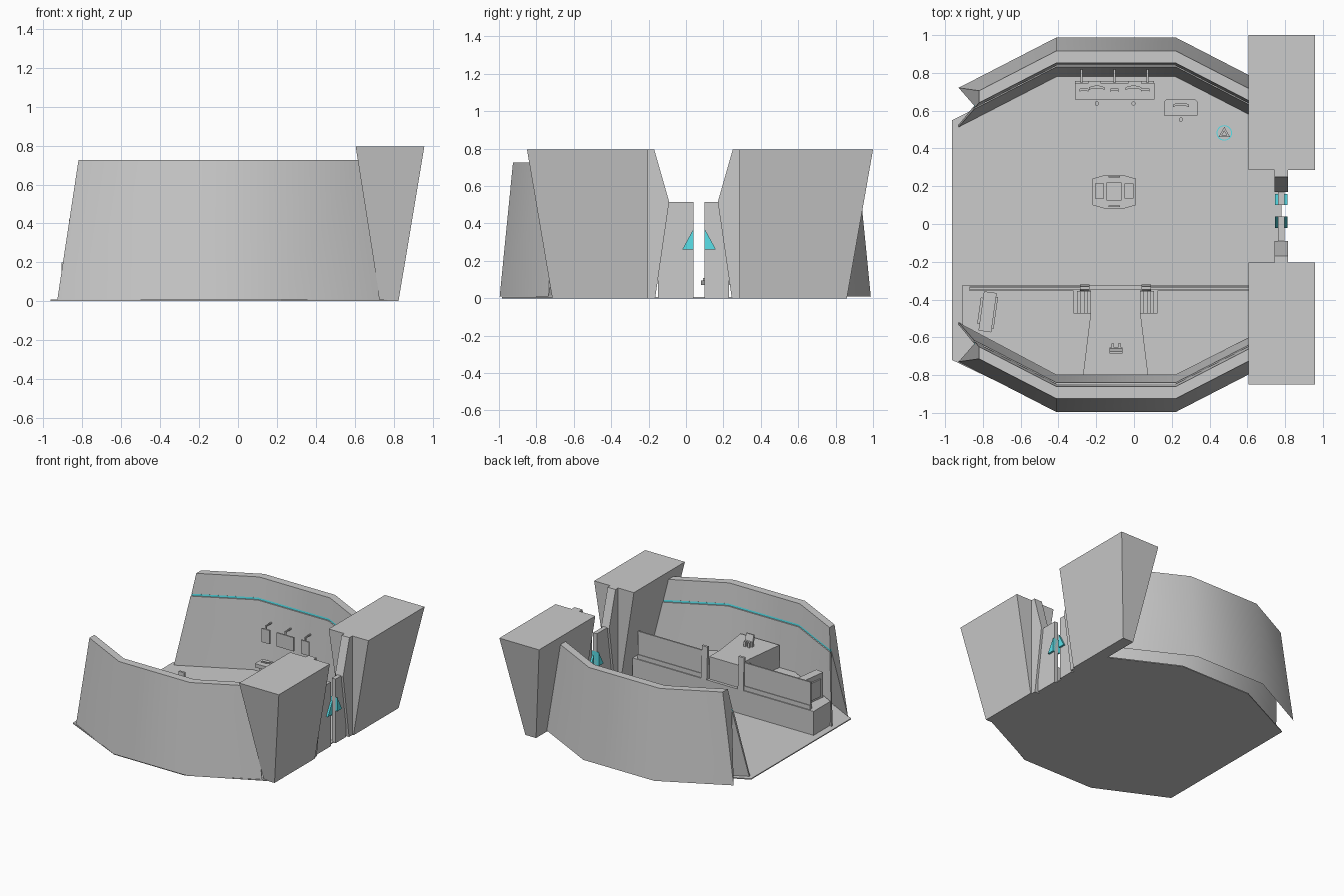
import bpy, bmesh, math
from mathutils import Matrix, Vector

if "Cube" in bpy.data.objects:
    bpy.data.objects.remove(bpy.data.objects["Cube"])

cyan = bpy.data.materials.new("cyan")
cyan.diffuse_color = (0.1, 0.75, 0.82, 1)
cyan.use_nodes = True
cyan.node_tree.nodes["Principled BSDF"].inputs["Base Color"].default_value = cyan.diffuse_color


def make(name, verts, faces, mat=None, smooth=False):
    me = bpy.data.meshes.new(name)
    me.from_pydata(verts, [], faces)
    bm = bmesh.new()
    bm.from_mesh(me)
    bmesh.ops.recalc_face_normals(bm, faces=bm.faces)
    bm.to_mesh(me)
    bm.free()
    ob = bpy.data.objects.new(name, me)
    bpy.context.collection.objects.link(ob)
    if mat:
        me.materials.append(mat)
    if smooth:
        bpy.context.view_layer.objects.active = ob
        ob.select_set(True)
        bpy.ops.object.shade_smooth_by_angle(angle=math.radians(32))
        ob.select_set(False)
    return ob


def loft(name, rings, mat=None, smooth=False, caps=True):
    """Join successive closed rings of equal length."""
    n = len(rings[0])
    faces = [(r * n + i, r * n + (i + 1) % n, (r + 1) * n + (i + 1) % n, (r + 1) * n + i)
             for r in range(len(rings) - 1) for i in range(n)]
    if caps:
        faces += [tuple(range(n)), tuple(range((len(rings) - 1) * n, len(rings) * n))]
    return make(name, [p for r in rings for p in r], faces, mat, smooth)


def prism_z(name, pts, z0, z1, mat=None):
    return loft(name, [[(x, y, z) for x, y in pts] for z in (z0, z1)], mat)


def prism_x(name, pts, x0, x1, mat=None):
    return loft(name, [[(x, y, z) for y, z in pts] for x in (x0, x1)], mat)


def rect(x0, x1, y0, y1):
    return [(x0, y0), (x1, y0), (x1, y1), (x0, y1)]


def box(name, x0, x1, y0, y1, z0, z1, mat=None):
    return prism_z(name, rect(x0, x1, y0, y1), z0, z1, mat)


def disc(cx, cy, r, n, a0=0.0):
    return [(cx + r * math.cos(a0 + i * math.tau / n), cy + r * math.sin(a0 + i * math.tau / n))
            for i in range(n)]


# Faceted side walls: a y/z profile swept along a bent line with leaning ends
def wall(name, profile, side, mat=None):
    rings = []
    for k in range(4):
        ring = []
        for y, z in profile:
            lean = 0.11 * z / 0.725
            x = (-0.93 + lean, -0.41, 0.22, 0.73 - lean)[k]
            y -= 0.515 * max(0, -0.41 - x, x - 0.22)
            ring.append((x, y if side > 0 else -y - 0.008, z))
        rings.append(ring)
    return loft(name, rings, mat, smooth=True)


for side, tag in ((1, "back"), (-1, "front")):
    wall(tag + "_outer_wall", [(0.988, 0.01), (0.917, 0.725), (0.853, 0.725), (0.839, 0.565), (0.85, 0.56)], side)
    wall(tag + "_light_strip", [(0.845, 0.567), (0.842, 0.545), (0.856, 0.545), (0.856, 0.567)], side, cyan)
    wall(tag + "_inner_panel", [(0.832, 0.548), (0.78, 0.008), (0.792, 0.008), (0.85, 0.548)], side)

# Floor
prism_z("floor", [(-0.963, 0.55), (-0.963, -0.72), (-0.41, -0.985), (0.22, -0.985),
                  (0.78, -0.71), (0.78, 0.54), (0.22, 0.82), (-0.41, 0.82)], 0.0, 0.008)

# Gate towers, pillars and sliding doors
for tag, top, bot in (("front", (-0.85, -0.203), (-0.715, -0.203)), ("back", (0.287, 1.0), (0.287, 0.86))):
    loft(tag + "_tower", [[(x, y, 0.0) for x, y in rect(0.73, 0.825, *bot)],
                          [(x, y, 0.795) for x, y in rect(0.605, 0.958, *top)]])
for s, tag in ((-1, "front"), (1, "back")):
    c = 0.04
    prism_x(tag + "_pillar", [(c + s * a, z) for a, z in
            ((0.26, 0), (0.205, 0), (0.13, 0.515), (0.21, 0.795), (0.26, 0.795))], 0.745, 0.815)
    edge = 0.07 + s * 0.03
    door = sorted((edge, c + s * 0.19))
    box(tag + "_door", 0.763, 0.797, door[0], door[1], 0.0, 0.515)
    prism_x(tag + "_door_emblem", [(edge, 0.26), (edge + s * 0.06, 0.26), (edge, 0.37)], 0.747, 0.812, cyan)

# Raised platform with railing panels and posts
prism_z("platform", [(-0.908, -0.322), (0.7, -0.322), (0.7, -0.555), (0.22, -0.8),
                     (-0.41, -0.8), (-0.908, -0.535)], 0.008, 0.2)
for tag, x0, x1 in (("left", -0.87, -0.27), ("right", 0.07, 0.66)):
    box(tag + "_railing_panel", x0, x1, -0.347, -0.335, 0.23, 0.42)
    box(tag + "_railing_base", x0, x1, -0.355, -0.33, 0.2, 0.235)
for x in (-0.26, 0.065):
    prism_x("railing_post", [(-0.355, 0.2), (-0.32, 0.2), (-0.33, 0.46), (-0.348, 0.46)], x - 0.025, x + 0.025)

# Upper dais with side steps and a seat
prism_z("dais", [(-0.23, -0.345), (0.035, -0.345), (0.035, -0.475), (0.075, -0.8),
                 (-0.27, -0.8), (-0.23, -0.475)], 0.2, 0.38)
for s in (-1, 1):
    for i in range(5):
        a = -0.0975 + s * (0.1325 + 0.018 * i)
        b = a + s * 0.018
        box("dais_step", min(a, b), max(a, b), -0.475, -0.355, 0.2, 0.35 - 0.03 * i)
box("seat", -0.13, -0.062, -0.68, -0.655, 0.38, 0.42)
prism_x("seat_back", [(-0.68, 0.42), (-0.66, 0.42), (-0.675, 0.47), (-0.685, 0.47)], -0.13, -0.062)
for x in (-0.12, -0.084):
    box("seat_arm", x, x + 0.014, -0.655, -0.632, 0.38, 0.42)

# Control cabinet on the platform
parts = [box("cabinet", -0.034, 0.034, -0.105, 0.105, 0.2, 0.4),
         box("cabinet_screen", 0.034, 0.044, -0.085, 0.085, 0.25, 0.37),
         box("cabinet_side_rail", -0.046, -0.034, -0.07, 0.07, 0.22, 0.36)]
for ob in parts:
    ob.data.transform(Matrix.Translation(Vector((-0.775, -0.465, 0))) @ Matrix.Rotation(math.radians(-8), 4, 'Z'))


# Work desks: body, curved key pads, round stools
def arc_pad(cx, cy, w, z):
    a = [math.radians(40 + 20 * i) for i in range(6)]
    pts = [(cx + w * math.cos(t), cy + 0.5 * w * math.sin(t)) for t in a]
    prism_z("key_pad", pts + [(x, y - 0.014) for x, y in reversed(pts)], z, z + 0.008)


def desk(name, x0, x1, y0, y1, pads):
    m = 0.012
    prism_z(name, [(x0, y0), (x1, y0), (x1, y1 - m), (x1 - m, y1), (x0 + m, y1), (x0, y1 - m)], 0.1, 0.13)
    box(name + "_base", x0 + 0.02, x1 - 0.02, y0 + 0.03, y1 - 0.01, 0.008, 0.1)
    for px, w in pads:
        arc_pad(px, (y0 + y1) / 2 - 0.003, w, 0.13)
        if w > 0.04:
            prism_z("stool_seat", disc(px, y0 - 0.022, 0.011, 12), 0.06, 0.072)
            prism_z("stool_leg", disc(px, y0 - 0.022, 0.004, 8), 0.008, 0.06)


desk("long_desk", -0.312, 0.108, 0.66, 0.757, ((-0.265, 0.03), (-0.197, 0.055), (-0.103, 0.03), (-0.003, 0.055), (0.06, 0.03)))
desk("short_desk", 0.16, 0.335, 0.575, 0.66, ((0.248, 0.055),))

# Hanging screens on wall arms
for x, w in ((-0.277, 0.035), (-0.103, 0.075), (0.072, 0.035)):
    box("screen", x - w, x + w, 0.745, 0.757, 0.27, 0.38)
    box("screen_arm", x - 0.005, x + 0.005, 0.75, 0.83, 0.4, 0.41)
    box("screen_hook", x - 0.005, x + 0.005, 0.747, 0.757, 0.38, 0.41)

# Central table
prism_z("table_top", [(-0.22, 0.1), (-0.15, 0.08), (-0.06, 0.08), (0.01, 0.1),
                      (0.01, 0.24), (-0.06, 0.26), (-0.15, 0.26), (-0.22, 0.24)], 0.07, 0.095)
box("table_base", -0.18, -0.03, 0.11, 0.23, 0.008, 0.07)
for x in (-0.183, -0.027):
    box("table_console", x - 0.024, x + 0.024, 0.135, 0.215, 0.095, 0.115)
box("table_centre", -0.145, -0.065, 0.125, 0.22, 0.095, 0.105)
prism_z("table_lens", disc(-0.105, 0.175, 0.017, 16), 0.105, 0.112)
for y in (0.09, 0.245):
    box("table_handle", -0.135, -0.075, y, y + 0.008, 0.095, 0.108)

# Floor emblem: ring and triangle
rings = [[(x, y, z) for x, y in disc(0.478, 0.482, r, 28)] for r, z in
         ((0.041, 0.008), (0.041, 0.013), (0.036, 0.013), (0.036, 0.008))]
loft("emblem_ring", rings, cyan, caps=False)
prism_z("emblem_triangle", disc(0.478, 0.478, 0.036, 3, math.pi / 2), 0.008, 0.02)
prism_z("emblem_core", disc(0.478, 0.478, 0.018, 3, math.pi / 2), 0.02, 0.03)
